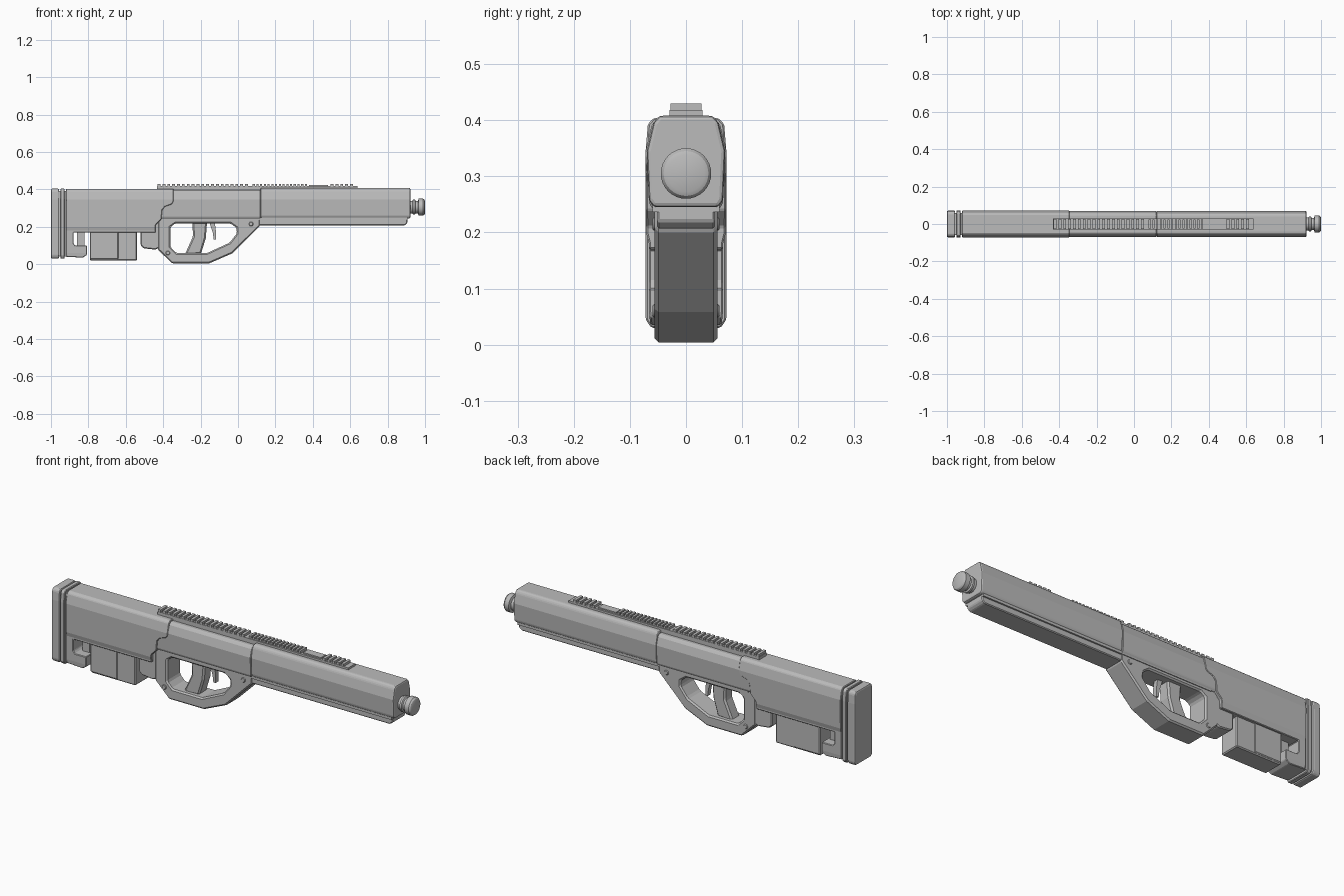
import bpy, bmesh, math
from mathutils import Vector

cube = bpy.data.objects.get("Cube")
if cube:
    bpy.data.objects.remove(cube, do_unlink=True)

GREY = (0.5, 0.5, 0.5, 1)
grey = bpy.data.materials.new("matte grey")
grey.use_nodes = True
grey.diffuse_color = GREY
grey.node_tree.nodes["Principled BSDF"].inputs["Base Color"].default_value = GREY


def finish(name, bm):
    bmesh.ops.recalc_face_normals(bm, faces=bm.faces)
    mesh = bpy.data.meshes.new(name)
    bm.to_mesh(mesh)
    bm.free()
    mesh.materials.append(grey)
    ob = bpy.data.objects.new(name, mesh)
    bpy.context.collection.objects.link(ob)
    return ob


def extrude(name, points, depth):
    bm = bmesh.new()
    face = bm.faces.new([bm.verts.new(p) for p in points])
    out = bmesh.ops.extrude_face_region(bm, geom=[face])
    verts = [g for g in out["geom"] if isinstance(g, bmesh.types.BMVert)]
    bmesh.ops.translate(bm, verts=verts, vec=Vector(depth))
    return finish(name, bm)


def side_prism(name, profile, half):
    """Side outline (x, z) given thickness across y."""
    return extrude(name, [(x, -half, z) for x, z in profile], (0, 2 * half, 0))


def long_prism(name, section, x0, x1):
    """Half section (y, z), mirrored and run along x."""
    pts = section + [(-y, z) for y, z in reversed(section)]
    return extrude(name, [(x0, y, z) for y, z in pts], (x1 - x0, 0, 0))


def box(name, x0, x1, half, z0, z1):
    return side_prism(name, [(x0, z0), (x1, z0), (x1, z1), (x0, z1)], half)


def apply_modifiers(ob):
    graph = bpy.context.evaluated_depsgraph_get()
    mesh = bpy.data.meshes.new_from_object(ob.evaluated_get(graph))
    ob.modifiers.clear()
    ob.data = mesh


def boolean(ob, cutter, operation):
    mod = ob.modifiers.new("cut", "BOOLEAN")
    mod.operation, mod.object, mod.solver = operation, cutter, "EXACT"
    apply_modifiers(ob)
    bpy.data.objects.remove(cutter, do_unlink=True)


def bevel(ob, width, segments=1):
    mod = ob.modifiers.new("bevel", "BEVEL")
    mod.width, mod.segments = width, segments
    mod.limit_method, mod.angle_limit = "ANGLE", math.radians(25)
    return ob


def shade(ob):
    bpy.ops.object.select_all(action="DESELECT")
    ob.select_set(True)
    bpy.context.view_layer.objects.active = ob
    bpy.ops.object.shade_smooth_by_angle(angle=math.radians(30))


# Receiver and fore-end share a tapered section
def shell(top, bottom=0.245, grow=0.0):
    return [(0.058 + grow, bottom), (0.066 + grow, bottom + 0.012), (0.07 + grow, 0.345),
            (0.058 + grow, top - 0.012), (0.048 + grow, top)]


bevel(long_prism("receiver", shell(0.396, 0.24), -0.44, 0.12), 0.003)
bevel(long_prism("fore_end", shell(0.408), 0.12, 0.922), 0.007, 2)
bevel(side_prism("lower_rail", [(0.09, 0.207), (0.89, 0.207), (0.905, 0.22),
                                (0.905, 0.25), (0.09, 0.25)], 0.052), 0.004)
box("shadow_strip", -0.39, 0.905, 0.06, 0.236, 0.25)

# Stock outline trimmed to its rounded section
stock = side_prism("stock", [
    (-0.92, 0.04), (-0.83, 0.035), (-0.808, 0.05), (-0.808, 0.1), (-0.87, 0.1),
    (-0.88, 0.112), (-0.88, 0.17), (-0.44, 0.17), (-0.44, 0.21), (-0.41, 0.24),
    (-0.405, 0.29), (-0.39, 0.308), (-0.355, 0.32), (-0.345, 0.335),
    (-0.345, 0.42), (-0.92, 0.42)], 0.1)
boolean(stock, long_prism("stock_section", [
    (0.06, 0.0), (0.066, 0.06), (0.066, 0.18), (0.071, 0.2), (0.072, 0.345),
    (0.061, 0.392), (0.05, 0.403)], -0.95, -0.3), "INTERSECT")
bevel(stock, 0.003)
box("stock_notch_post", -0.862, -0.822, 0.018, 0.09, 0.18)

# Butt plates with a recessed core
butt_section = [(0.062, 0.03), (0.072, 0.045), (0.072, 0.345), (0.068, 0.393), (0.058, 0.404)]
bevel(long_prism("butt_pad", butt_section, -1.0, -0.956), 0.008, 2)
bevel(long_prism("butt_plate", butt_section, -0.95, -0.927), 0.003)
box("butt_core", -0.98, -0.9, 0.06, 0.042, 0.392)

# Magazine
bevel(box("magazine", -0.792, -0.54, 0.052, 0.02, 0.2), 0.005)
bevel(box("magazine_sleeve", -0.792, -0.64, 0.056, 0.026, 0.2), 0.004)

# Rear grip block
bevel(side_prism("grip_block", [(-0.52, 0.1), (-0.505, 0.085), (-0.44, 0.078),
                                (-0.42, 0.09), (-0.42, 0.25), (-0.52, 0.25)], 0.054), 0.005)

# Guard frame with a faceted opening
guard = side_prism("guard_frame", [
    (-0.43, 0.25), (-0.43, 0.08), (-0.352, 0.004), (-0.155, 0.004),
    (-0.03, 0.058), (0.118, 0.205), (0.118, 0.25)], 0.056)
boolean(guard, side_prism("guard_opening", [
    (-0.36, 0.09), (-0.33, 0.06), (-0.165, 0.06), (-0.045, 0.115), (-0.006, 0.165),
    (-0.008, 0.195), (-0.04, 0.218), (-0.335, 0.218), (-0.36, 0.2)], 0.1), "DIFFERENCE")
bevel(guard, 0.007)

# Grip and trigger
bevel(side_prism("grip_post", [(-0.285, 0.05), (-0.198, 0.055), (-0.172, 0.14), (-0.165, 0.23),
                               (-0.245, 0.23), (-0.24, 0.15)], 0.032), 0.008)
side_prism("trigger", [(-0.155, 0.23), (-0.135, 0.17), (-0.13, 0.132), (-0.118, 0.132),
                       (-0.118, 0.175), (-0.125, 0.23)], 0.012)


def lathe(name, profile, origin, axis, sides=32):
    """Turn (distance, radius) pairs about the x or y axis."""
    bm = bmesh.new()
    rings = []
    for d, r in profile:
        ring = []
        for i in range(sides):
            a = math.tau * i / sides
            u, v = r * math.cos(a), r * math.sin(a)
            p = (d, u, v) if axis == "x" else (u, d, v)
            ring.append(bm.verts.new(Vector(origin) + Vector(p)))
        rings.append(ring)
    for a, b in zip(rings, rings[1:]):
        for i in range(sides):
            j = (i + 1) % sides
            bm.faces.new((a[i], a[j], b[j], b[i]))
    bm.faces.new(rings[0])
    bm.faces.new(rings[-1])
    ob = finish(name, bm)
    shade(ob)


# Muzzle and guard pins
lathe("muzzle", [(0.9, 0.034), (0.932, 0.034), (0.936, 0.04), (0.946, 0.04), (0.95, 0.033),
                 (0.962, 0.033), (0.966, 0.045), (0.99, 0.045), (0.997, 0.04),
                 (1.0, 0.033)], (0, 0, 0.305), "x")
for n, (x, z) in enumerate([(-0.375, 0.06), (0.07, 0.215)]):
    lathe(f"guard_pin_{n + 1}", [(-0.06, 0.009), (-0.057, 0.012), (0.057, 0.012), (0.06, 0.009)],
          (x, 0, z), "y", 16)

# Top rail: base, then three groups of teeth
box("rail_base", -0.432, 0.64, 0.029, 0.39, 0.418)
box("rail_plate", 0.38, 0.48, 0.02, 0.41, 0.424)
groups = [("rear", -0.43, 19, 0.026, 0.028), ("middle", 0.078, 15, 0.02, 0.025),
          ("front", 0.495, 5, 0.026, 0.028)]
for label, start, count, step, half in groups:
    for i in range(count):
        x = start + i * step
        box(f"rail_tooth_{label}_{i + 1}", x, x + step * 0.58, half, 0.41, 0.43)
